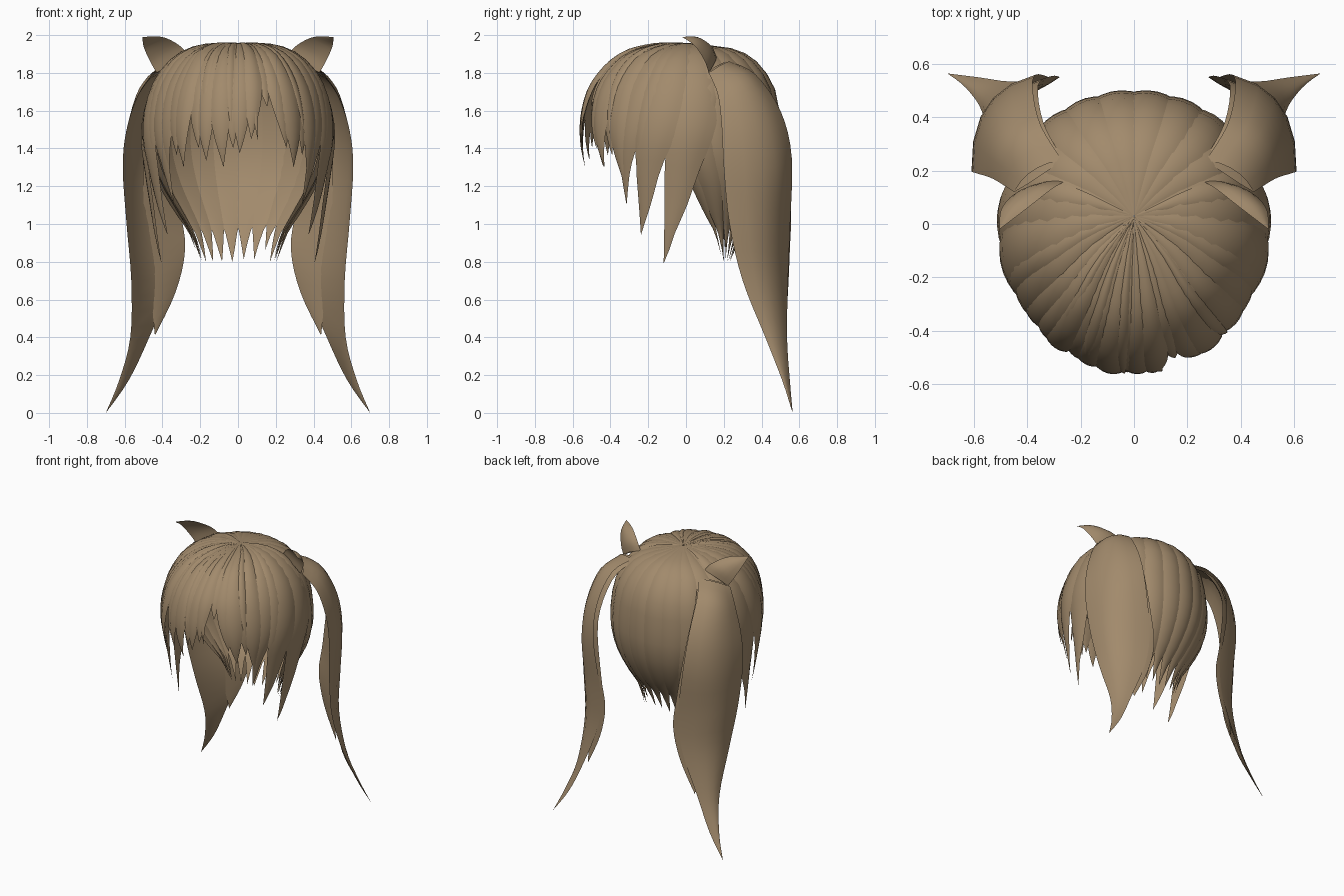
import bpy, bmesh, math, random
from mathutils import Vector

if "Cube" in bpy.data.objects:
    bpy.data.objects.remove(bpy.data.objects["Cube"])

random.seed(4)
hair = bpy.data.materials.new("hair_brown")
hair.diffuse_color = (0.36, 0.255, 0.15, 1)
hair.use_nodes = True
hair.node_tree.nodes["Principled BSDF"].inputs["Base Color"].default_value = hair.diffuse_color


def spline(keys, u):
    """Catmull-Rom through a list of equal-length tuples."""
    n = len(keys) - 1
    i = min(int(u), n - 1)
    f = u - i
    p = [Vector(keys[max(0, min(n, i + k))]) for k in (-1, 0, 1, 2)]
    return 0.5 * (2 * p[1] + (p[2] - p[0]) * f + (2 * p[0] - 5 * p[1] + 4 * p[2] - p[3]) * f * f
                  + (3 * p[1] - p[0] - 3 * p[2] + p[3]) * f ** 3)


class Part:
    """Collects closed, lens-sectioned locks into one mesh object."""

    def __init__(self):
        self.v, self.f = [], []

    def lock(self, fn, rows):
        # fn(s, t, side) -> point; s across, t along, side 1 outer / 0 inner
        ring = [(-1, 1), (-.6, 1), (-.2, 1), (.2, 1), (.6, 1), (1, 1), (.5, 0), (-.5, 0)]
        n, b = len(ring), len(self.v)
        for r in range(rows + 1):
            self.v += [fn(s, r / rows, o) for s, o in ring]
        for r in range(rows):
            for k in range(n):
                a, c = b + r * n + k, b + r * n + (k + 1) % n
                self.f.append((a, c, c + n, a + n))

    def finish(self, name):
        me = bpy.data.meshes.new(name)
        me.from_pydata([tuple(p) for p in self.v], [], self.f)
        me.materials.append(hair)
        ob = bpy.data.objects.new(name, me)
        bpy.context.collection.objects.link(ob)
        bm = bmesh.new()
        bm.from_mesh(me)
        bmesh.ops.remove_doubles(bm, verts=bm.verts, dist=0.0003)
        bmesh.ops.recalc_face_normals(bm, faces=bm.faces)
        bm.to_mesh(me)
        bm.free()
        bpy.ops.object.select_all(action='DESELECT')
        ob.select_set(True)
        bpy.context.view_layer.objects.active = ob
        bpy.ops.object.shade_smooth_by_angle(angle=math.radians(45))


# Head envelopes: height, x radius, y radius, y centre
FRONT = [(1.955, .002, .002, .03), (1.945, .18, .18, .02), (1.88, .32, .35, 0), (1.75, .425, .48, 0),
         (1.6, .478, .538, 0), (1.45, .495, .552, 0), (1.3, .48, .53, 0), (1.1, .455, .47, 0),
         (.95, .44, .42, 0), (.79, .42, .38, 0)]
BACK = [(1.952, .002, .002, .03), (1.925, .2, .2, .04), (1.85, .35, .33, .04), (1.7, .44, .41, .05),
        (1.5, .475, .435, .05), (1.35, .46, .40, .08), (1.2, .40, .31, .13), (1.05, .31, .20, .16),
        (.95, .25, .11, .18), (.8, .20, .03, .2)]


def head_lock(part, env, a0, a1, half, tip, taper, bulge, lift=0.0):
    """Lock lying on an envelope; angles in degrees from the front, + towards +x."""
    end = len(env) - 1
    for i in range(len(env) - 1):
        if env[i][0] >= tip > env[i + 1][0]:
            end = i + (env[i][0] - tip) / (env[i][0] - env[i + 1][0])
            break

    def fn(s, t, side):
        z, rx, ry, cy = spline(env, t * end)
        w = 1 - max(0, (t - taper) / (1 - taper)) ** 1.4
        a = math.radians(a0 + (a1 - a0) * t * t + s * half * w)
        p = Vector((rx * math.sin(a), cy - ry * math.cos(a), z))
        d = Vector((p.x, p.y - cy, max(0, z - 1.45))).normalized()
        grow = min(1, t * 3) * w
        off = (bulge * (1 - s * s) if side else -0.006) * grow + lift * min(1, t * 3)
        return p + d * off
    part.lock(fn, 18)


# Back of the head: broad, shallow locks drawn in to the nape
back = Part()
for i in range(12):
    a = 92 + i * 16
    head_lock(back, BACK, a, a, 11, random.choice((.8, .82, .87)), .78, .015, .003)
back.finish("back_hair")

# Fringe: narrow pointed locks (start angle, tip angle, half width, tip height)
fringe = Part()
bangs = [(-52, -50, 8, 1.27), (-44, -41, 7, 1.36), (-37, -36, 7, 1.30), (-29, -25, 7, 1.40), (-21, -20, 7, 1.33),
         (-13, -9, 7, 1.30), (-5, -3, 7, 1.40), (3, 1, 7, 1.37), (11, 8, 7, 1.45), (18, 19, 7, 1.62),
         (25, 31, 7, 1.40), (33, 37, 8, 1.30), (42, 44, 7, 1.36), (50, 50, 8, 1.22)]
for i, (a0, a1, h, z) in enumerate(bangs):
    head_lock(fringe, FRONT, a0, a1, h, z, .62, .014, .005 * (i % 3))
for a in range(-40, 50, 16):
    if a != 24:
        head_lock(fringe, FRONT, a, a + 4, 4, 1.47 + random.uniform(-.05, .06), .5, .010, .012)
fringe.finish("fringe")

# Side locks: long, sweeping forwards below the tail roots
sides = Part()
for m in (-1, 1):
    for i, (a0, a1, h, z) in enumerate([(111, 84, 9, 1.20), (101, 72, 13, .79), (84, 56, 12, .94),
                                        (66, 48, 10, 1.10), (74, 60, 8, 1.13)]):
        head_lock(sides, FRONT, m * a0, m * a1, h, z, .5, .016, .005 * (i % 3))
    # Inner wisps hanging behind the ears
    for a, z in ((90, .80), (78, .84), (102, .86)):
        head_lock(sides, BACK, m * a, m * a, 8, z, .7, .012, -.012)
sides.finish("side_locks")


def blade(part, rows, m, out, thick, steps):
    """Curved blade through rows of (front edge, middle, back edge) points."""
    keys = [a + b + c for a, b, c in rows]
    out = Vector(out).normalized()

    def fn(s, t, side):
        k = spline(keys, t * (len(keys) - 1))
        A, M, B = (Vector(k[j:j + 3]) for j in (0, 3, 6))
        p = A * (s * (s - 1) / 2) + M * (1 - s * s) + B * (s * (s + 1) / 2)
        if not side:
            p -= out * thick * min(1, (1 - t) * 4)
        return Vector((p.x * m, p.y, p.z))
    part.lock(fn, steps)


# Twin tails: one full-width blade with a shorter inner blade
TIP, TIP2, EAR = (.70, .565, 0), (.44, .525, .41), (.505, -.02, 1.99)
MAIN = [((.45, .12, 1.80), (.38, .2, 1.85), (.27, .24, 1.86)),
        ((.53, .17, 1.68), (.485, .31, 1.76), (.35, .37, 1.79)),
        ((.59, .19, 1.50), (.54, .40, 1.55), (.38, .50, 1.60)),
        ((.61, .20, 1.30), (.555, .44, 1.30), (.37, .56, 1.35)),
        ((.59, .23, 1.00), (.535, .44, 1.00), (.32, .55, .97)),
        ((.565, .30, .70), (.515, .45, .70), (.35, .54, .70)),
        ((.57, .42, .40), (.55, .49, .38), (.47, .535, .40)),
        ((.63, .51, .17), (.62, .53, .17), (.58, .55, .17)), (TIP, TIP, TIP)]
INNER = [((.38, .20, 1.83), (.33, .23, 1.84), (.27, .25, 1.84)),
         ((.48, .32, 1.72), (.42, .36, 1.75), (.34, .38, 1.74)),
         ((.50, .41, 1.45), (.44, .48, 1.48), (.36, .52, 1.48)),
         ((.50, .42, 1.10), (.41, .51, 1.10), (.31, .555, 1.10)),
         ((.48, .44, .85), (.38, .52, .85), (.28, .55, .87)),
         ((.46, .48, .62), (.40, .52, .62), (.33, .54, .64)), (TIP2, TIP2, TIP2)]
# Upright tufts at the tail roots
TUFT = [((.43, .12, 1.80), (.35, .155, 1.86), (.26, .16, 1.89)),
        ((.465, .10, 1.86), (.395, .135, 1.92), (.31, .13, 1.945)),
        ((.50, .05, 1.94), (.455, .07, 1.975), (.40, .06, 1.99)), (EAR, EAR, EAR)]
for m, side in ((-1, "left"), (1, "right")):
    tail = Part()
    blade(tail, MAIN, m, (.75, .65, 0), .025, 32)
    blade(tail, INNER, m, (.6, .8, 0), .02, 24)
    tail.finish(side + "_tail")
    tuft = Part()
    blade(tuft, TUFT, m, (.2, .9, .3), .015, 12)
    tuft.finish(side + "_tuft")
